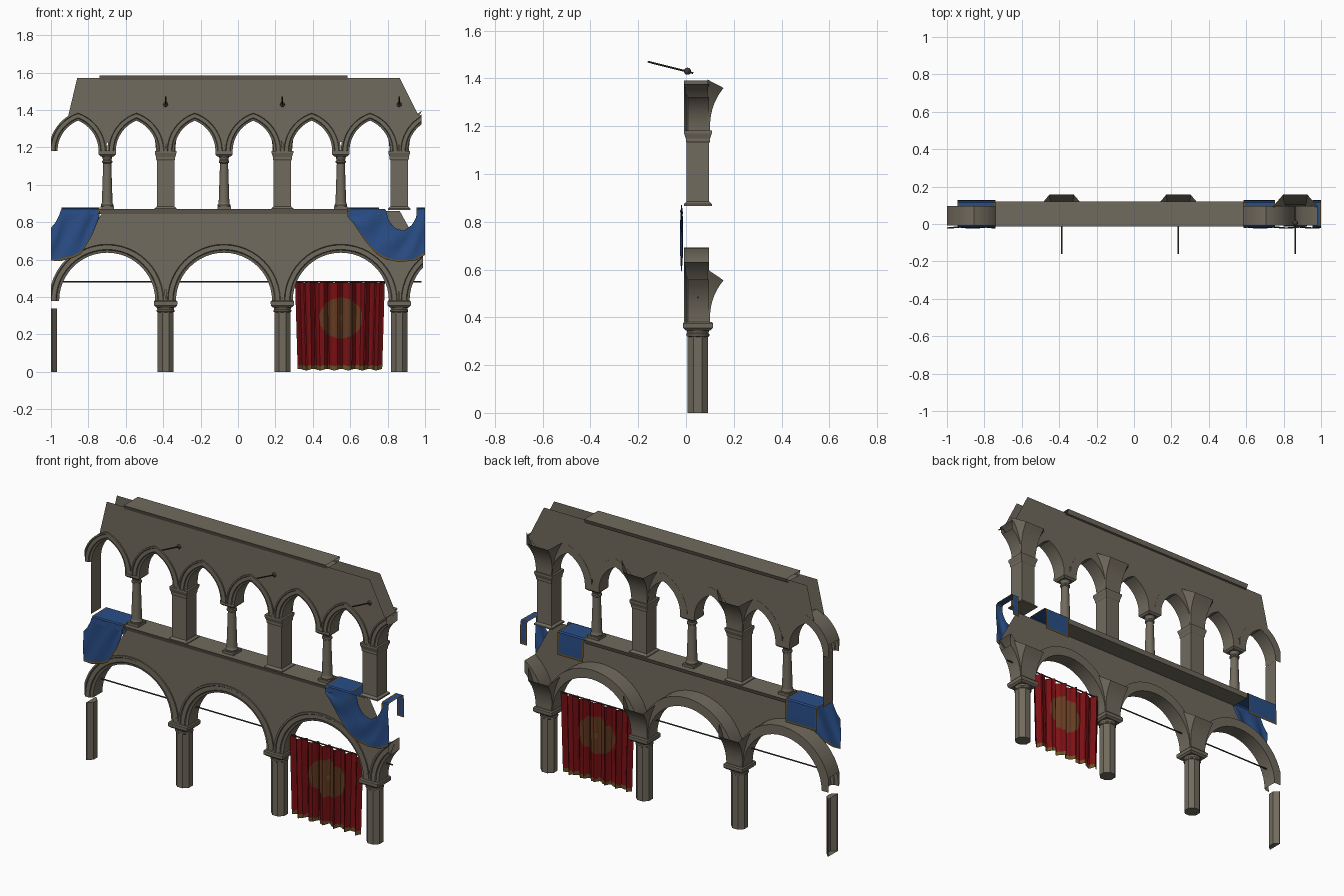
import bpy, bmesh, math
from mathutils import Vector

if "Cube" in bpy.data.objects:
    bpy.data.objects.remove(bpy.data.objects["Cube"])

def mat(name, c):
    m = bpy.data.materials.new(name)
    m.diffuse_color = (*c, 1)
    m.use_nodes = True
    m.node_tree.nodes["Principled BSDF"].inputs["Base Color"].default_value = m.diffuse_color
    return m

STONE = mat("stone", (.165, .145, .11))
RED = mat("red_cloth", (.19, .005, .007))
BLUE = mat("blue_cloth", (.022, .075, .24))
GOLD = mat("gold_trim", (.14, .085, .02))
BROWN = mat("brown_emblem", (.13, .045, .016))
IRON = mat("dark_iron", (.05, .045, .035))

def finish(name, bm, mats, lo=-1.0, hi=1.0, recalc=True, smooth=True):
    """Crop to the x range and make an object."""
    for x, n in ((lo, -1), (hi, 1)):
        bmesh.ops.bisect_plane(bm, geom=bm.verts[:] + bm.edges[:] + bm.faces[:],
                               plane_co=(x, 0, 0), plane_no=(n, 0, 0), clear_outer=True)
    if recalc:
        bmesh.ops.recalc_face_normals(bm, faces=bm.faces[:])
    me = bpy.data.meshes.new(name)
    bm.to_mesh(me)
    bm.free()
    for m in mats:
        me.materials.append(m)
    ob = bpy.data.objects.new(name, me)
    bpy.context.collection.objects.link(ob)
    if smooth:
        bpy.ops.object.select_all(action='DESELECT')
        ob.select_set(True)
        bpy.context.view_layer.objects.active = ob
        bpy.ops.object.shade_smooth_by_angle(angle=math.radians(32))
    return ob

def grid(bm, rows, rule=None, wrap=False):
    """Skin rows of points with quads."""
    vs = [[bm.verts.new(p) for p in r] for r in rows]
    for a, b in zip(vs, vs[1:]):
        n = len(a)
        for i in range(n if wrap else n - 1):
            j = (i + 1) % n
            f = bm.faces.new((a[i], a[j], b[j], b[i]))
            if rule:
                f.material_index = rule(f.calc_center_median())
    return vs

def lathe(bm, x, y, profile, sides):
    """Stack of rings; the profile holds (half width, z)."""
    k = 1 / math.cos(math.pi / sides) if sides <= 8 else 1
    rows = [[(x + r * k * math.cos((i + .5) * math.tau / sides),
              y + r * k * math.sin((i + .5) * math.tau / sides), z) for i in range(sides)]
            for r, z in profile]
    vs = grid(bm, rows, wrap=True)
    bm.faces.new(vs[0])
    bm.faces.new(vs[-1])

def interp(pts, x):
    if x <= pts[0][0]:
        return pts[0][1]
    for (a, za), (b, zb) in zip(pts, pts[1:]):
        if x <= b:
            return za + (zb - za) * (x - a) / (b - a)
    return pts[-1][1]

def span(a, b, n):
    return [a + (b - a) * i / n for i in range(n + 1)]

STEP, P0, YC = .6245, -1.0115, .05
PIERS = [P0 + STEP * i for i in (1, 2, 3)]
LOW = dict(z0=.38, R=.257, c=0, T=.0552)
UP = dict(z0=1.18, R=.176, c=.066, T=.0461)

# moulded arch rings
def arch(name, cx, z0, R, c, T, lo=-1.0, hi=1.0):
    prof = [(0, .096), (0, .008), (.25, .003), (.32, -.003), (.75, -.003), (.82, -.008), (1, -.008), (1, .096)]
    path = [(1, k / 12) for k in range(13)] + [(-1, k / 12) for k in range(11, -1, -1)]
    rows = []
    for s, k in path:
        row = []
        for t, y in prof:
            r = R + t * T
            a = k * math.acos(c / r)
            row.append((cx + s * (r * math.cos(a) - c), y, z0 + r * math.sin(a)))
        rows.append(row)
    bm = bmesh.new()
    grid(bm, rows, wrap=True)
    finish(name, bm, [STONE], lo, hi)

for i in range(4):
    arch("lower_arch", P0 + STEP * (i + .5), **LOW, hi=.99)
for i in range(7):
    arch("upper_arch", P0 + STEP / 2 * (i + .5), **UP, hi=1.0 if i < 6 else .98)

# wall sheets above the arches
def wall(name, y, top, pitch, z0, R, c, T):
    xs = sorted(set(span(top[0][0], top[-1][0], 150) + [p[0] for p in top]))
    rows = []
    for x in xs:
        d = abs((x - P0) % pitch - pitch / 2) + c
        zl = z0 + math.sqrt(max(0, (R + T) ** 2 - d * d)) - .004
        zt = max(interp(top, x), zl + .001)
        rows.append([(x, y, zt), (x, y, zl)])
    if y > .05:
        rows.reverse()
    bm = bmesh.new()
    grid(bm, rows)
    finish(name, bm, [STONE], recalc=False, smooth=False)

wall("lower_wall", 0, [(-.83, .68), (-.72, .86), (.865, .86), (.99, .63)], STEP, **LOW)
for y in (0, .095):
    wall("upper_wall", y, [(-.905, 1.38), (-.86, 1.57), (.865, 1.57), (.985, 1.33)], STEP / 2, **UP)

# floor slab and cornice with bevelled lip
for name, z, h in (("balcony_slab", .87, .025), ("top_cornice", 1.585, .025)):
    prof = [(-.014, z), (-.004, z - h), (.11, z - h), (.12, z)]
    bm = bmesh.new()
    grid(bm, [[(x, y, zz) for y, zz in prof] for x in (-.74, .585)], wrap=True)
    finish(name, bm, [STONE], smooth=False)

# lower octagonal columns with round neck and square capital
for x in [P0] + PIERS:
    bm = bmesh.new()
    lathe(bm, x, YC, [(.043, 0), (.043, .34)], 8)
    if x > -1:
        lathe(bm, x, YC, [(.043, .318), (.049, .322), (.049, .33), (.045, .334), (.047, .343), (.056, .356)], 16)
        lathe(bm, x, YC, [(.052, .345), (.062, .355), (.063, .375), (.058, .381)], 4)
    finish("lower_column", bm, [STONE])

# upper square piers
for x in PIERS:
    bm = bmesh.new()
    lathe(bm, x, YC, [(.059, .866), (.059, .874), (.047, .884), (.047, 1.13), (.051, 1.137),
                      (.051, 1.148), (.058, 1.17), (.058, 1.182)], 4)
    finish("upper_pier", bm, [STONE], smooth=False)
bm = bmesh.new()
grid(bm, [[(-.966, .003, z), (-.966, .097, z)] for z in (.875, 1.18)])
finish("end_pier_side", bm, [STONE], recalc=False, smooth=False)

# upper small round columns
for i in range(3):
    x = P0 + STEP * (i + .5)
    bm = bmesh.new()
    lathe(bm, x, YC, [(.036, .866), (.036, .885)], 4)
    lathe(bm, x, YC, [(.034, .885), (.035, .893), (.03, .9), (.029, .91), (.022, 1.115), (.028, 1.119),
                      (.028, 1.127), (.023, 1.132), (.027, 1.147), (.036, 1.158)], 16)
    lathe(bm, x, YC, [(.036, 1.152), (.046, 1.162), (.046, 1.182)], 4)
    finish("small_column", bm, [STONE])

# flared vault springers on the back
for z0, ho, hi, wid in ((.38, .175, .22, .055), (1.18, .18, .215, .07)):
    for x in PIERS:
        rows = []
        for t in span(0, 1, 8):
            yo = .1 + .057 * t ** 2.5
            wo, wi = .05 + .015 * t, .052 + wid * t ** 2
            rows.append([(x - wi, .09, z0 + hi * t), (x - wo, yo, z0 + ho * t),
                         (x + wo, yo, z0 + ho * t), (x + wi, .09, z0 + hi * t)])
        bm = bmesh.new()
        grid(bm, [r[::-1] for r in rows])
        finish("vault_springer", bm, [STONE], recalc=False)

# iron rods
def rod(name, a, b, r, knob=None):
    a, b = Vector(a), Vector(b)
    bm = bmesh.new()
    bmesh.ops.create_cone(bm, cap_ends=True, segments=8, radius1=r, radius2=r, depth=(b - a).length)
    bmesh.ops.transform(bm, matrix=(b - a).to_track_quat('Z', 'Y').to_matrix().to_4x4(), verts=bm.verts)
    bmesh.ops.translate(bm, vec=(a + b) / 2, verts=bm.verts)
    if knob:
        s = bmesh.ops.create_uvsphere(bm, u_segments=10, v_segments=6, radius=.015)
        bmesh.ops.translate(bm, vec=knob, verts=s["verts"])
    finish(name, bm, [IRON])

rod("tie_rod", (-.95, YC, .483), (.98, YC, .483), .004)
for x in PIERS:
    rod("flag_pole", (x, -.16, 1.47), (x, .03, 1.422), .004, (x, .006, 1.43))

# red curtain with emblem and gold hem
def curtain_rule(p):
    e = math.hypot((p.x - .55) / .115, (p.z - .287) / .108)
    if p.z < .035 or math.hypot((p.x - .55) / .4, p.z - .287) < .018:
        return 1
    return 2 if e < 1 else 0

rows = []
for z in span(.48, .012, 60):
    k = .94 + .06 * z / .48
    rows.append([(.545 + u * .24 * k, YC + .014 * math.sin(u * 19) + .006 * math.sin(u * 41),
                  z + .004 * math.sin(u * 19 + 1)) for u in span(-1, 1, 72)])
bm = bmesh.new()
grid(bm, [r[::-1] for r in rows], curtain_rule)
finish("red_curtain", bm, [RED, GOLD, BROWN], recalc=False)

# blue drapes: front swag, then the part over the slab and down the back
def swag(name, top, bottom):
    rows = []
    vs = span(0, .95, 12) + [1]
    for x in span(top[0][0], top[-1][0], 40):
        zt, zb = interp(top, x), interp(bottom, x)
        rows.append([(x, -.019 - .006 * math.sin(v * 3) * math.sin(x * 45 + v * 5), zt + (zb - zt) * v) for v in vs])
    bm = bmesh.new()
    vv = grid(bm, rows)
    for f in bm.faces:
        f.material_index = int(any(v in f.verts for v in [r[-1] for r in vv]))
    finish(name, bm, [BLUE, GOLD], recalc=False)

def over(name, a, b):
    prof = [(-.02, .84), (-.018, .868), (-.01, .876), (.115, .878), (.123, .872), (.125, .82), (.127, .752), (.127, .74)]
    xs = [a, a + .008] + span(a + .012, b - .012, 4) + [b - .008, b]
    bm = bmesh.new()
    grid(bm, [[(x, y, z) for y, z in prof] for x in xs],
         lambda p: int((p.z < .75 and p.y > 0) or p.x < a + .008 or p.x > b - .008))
    bmesh.ops.reverse_faces(bm, faces=bm.faces[:])
    finish(name, bm, [BLUE, GOLD], recalc=False)

swag("right_drape_front",
     [(.585, .872), (.79, .872), (.805, .81), (.84, .768), (.885, .755), (.93, .785), (.95, .82), (.965, .872), (1, .872)],
     [(.585, .83), (.62, .79), (.68, .70), (.74, .63), (.79, .6), (.86, .588), (.95, .595), (1, .625)])
swag("left_drape_front",
     [(-1, .77), (-.975, .80), (-.955, .84), (-.945, .872), (-.74, .872)],
     [(-1, .595), (-.95, .592), (-.88, .61), (-.84, .63), (-.78, .73), (-.74, .83)])
over("right_drape_top", .585, .755)
over("right_drape_end", .955, 1.0)
over("left_drape_top", -.945, -.74)
